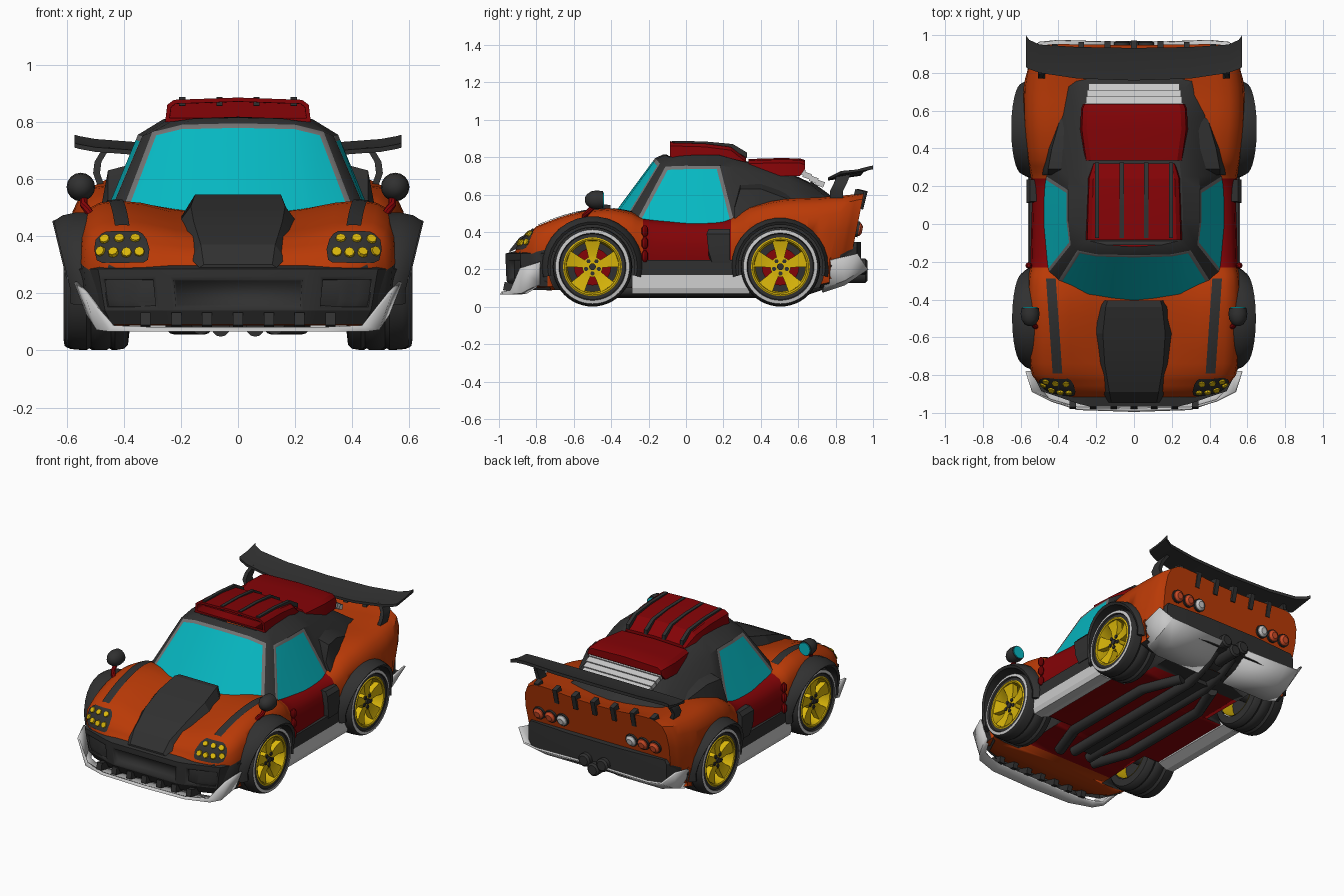
import bpy, bmesh, math
from mathutils import Vector
from mathutils.bvhtree import BVHTree

if "Cube" in bpy.data.objects:
    bpy.data.objects.remove(bpy.data.objects["Cube"])
def mat(name, *rgb):
    m = bpy.data.materials.new(name)
    m.diffuse_color = (*rgb, 1)
    m.use_nodes = True
    m.node_tree.nodes["Principled BSDF"].inputs["Base Color"].default_value = m.diffuse_color
    return m
ORANGE, DARK = mat("orange_paint", .49, .042, .002), mat("charcoal", .03, .03, .03)
RED, GLASS = mat("dark_red", .23, .001, .002), mat("cyan_glass", .002, .48, .54)
SILVER, GREY = mat("silver", .58, .58, .58), mat("frame_grey", .17, .17, .17)
YELLOW, LAMP = mat("rim_yellow", .70, .47, .003), mat("tail_lamp", .6, .07, .02)
SIDES = ((1, "right"), (-1, "left"))
def loft(name, rings, mats, closed=True, caps=True, rule=None, angle=35, thick=0):
    n, k = len(rings[0]), len(rings)
    faces = [(i*n+j, i*n+(j+1) % n, (i+1)*n+(j+1) % n, (i+1)*n+j) for i in range(k-1) for j in range(n if closed else n-1)]
    faces += [tuple(range(n)), tuple(range((k-1)*n, k*n))] if closed and caps else []
    me = bpy.data.meshes.new(name)
    me.from_pydata([tuple(v) for r in rings for v in r], [], faces)
    bm = bmesh.new(); bm.from_mesh(me)
    bmesh.ops.recalc_face_normals(bm, faces=bm.faces)
    bm.to_mesh(me); bm.free()
    for m in mats: me.materials.append(m)
    for p in me.polygons if rule else ():
        p.material_index = rule(p.center, p.normal)
    me.shade_smooth()
    me.set_sharp_from_angle(angle=math.radians(angle))
    ob = bpy.data.objects.new(name, me)
    bpy.context.collection.objects.link(ob)
    if thick: ob.modifiers.new("thickness", "SOLIDIFY").thickness = thick
    return ob
def box(name, c, size, m, tilt=0):
    co, si = math.cos(tilt), math.sin(tilt)
    q = [(a*size[1]/2, b*size[2]/2) for a, b in ((-1, -1), (1, -1), (1, 1), (-1, 1))]
    return loft(name, [[(c[0]+sx*size[0]/2, c[1]+a*co-b*si, c[2]+a*si+b*co) for a, b in q] for sx in (-1, 1)], [m])
def tube(name, pts, r, m, n=12):
    pts, rings = [Vector(p) for p in pts], []
    for i, p in enumerate(pts):
        q = (pts[min(i+1, len(pts)-1)] - pts[max(i-1, 0)]).to_track_quat('Z', 'Y')
        rr = r[i] if isinstance(r, list) else r
        rings.append([p + q @ Vector((rr*math.cos(t*math.tau/n), rr*math.sin(t*math.tau/n), 0)) for t in range(n)])
    return loft(name, rings, [m])
def inset(ob, groups, steps, colours=None):
    bm = bmesh.new(); bm.from_mesh(ob.data)
    bm.faces.ensure_lookup_table()
    for fs in [[bm.faces[i] for i in g] for g in groups]:
        out = 1 if fs[0].normal.y < 0 else -1
        for t, d in steps:
            rim = bmesh.ops.inset_region(bm, faces=fs, thickness=t, depth=d*out, use_even_offset=True)["faces"]
            for f, c in [(f, 0) for f in fs] + [(f, 1) for f in rim] if colours else []: f.material_index = colours[c]
    bm.to_mesh(ob.data); bm.free()
# main body: stations of y, half width, bottom, fender crest, centre height
ST = [(-.92, .36, .12, .29, .29), (-.885, .46, .11, .35, .34), (-.80, .54, .09, .43, .39), (-.62, .56, .09, .495, .43),
      (-.42, .565, .10, .525, .47), (-.29, .56, .10, .505, .48), (-.23, .55, .10, .475, .47), (-.05, .545, .10, .46, .46),
      (.14, .54, .10, .46, .46), (.24, .545, .10, .475, .5), (.34, .565, .10, .535, .52), (.52, .585, .10, .575, .55),
      (.72, .585, .10, .585, .56), (.86, .555, .14, .60, .58), (.92, .52, .18, .61, .59)]
def section(y, hw, zb, zc, z0):
    h, d, k = zc-zb, z0-zc, .2 if y > .8 else 0
    half = [(.80, zb), (.94, zb+.02), (.985, zb+.3*h), (1, zb+.6*h), (.985, zb+.8*h), (.94, zb+.92*h),
            (.86, zb+.98*h), (.75, zc), (.6, zc+.15*d), (.4, zc+.6*d), (.2, zc+.9*d)]
    pts = [(0, zb)] + half + [(0, z0)] + [(-x, z) for x, z in reversed(half)]
    return [(x*hw, y + k*(z-.45), z) for x, z in pts]
def body_rule(c, n):
    if n.z < -.6 and c.z < .25: return 1 if c.y < -.6 else 2 if c.y < .6 else 0
    if c.y < -.76 and c.z < .28 or c.y > .8 and c.z < .33: return 0
    return (2 if c.z > .24 else 0) if -.235 < c.y < .24 else 1
rows = []
for i in range(len(ST)-1):
    quad = [ST[max(i-1, 0)], ST[i], ST[i+1], ST[min(i+2, len(ST)-1)]]
    for t in (0, 1/3, 2/3):
        s = [.5*(2*b + (c-a)*t + (2*a-5*b+4*c-d)*t*t + (3*b-a-3*c+d)*t**3) for a, b, c, d in zip(*quad)]
        rows.append(section(ST[i][0] + (ST[i+1][0]-ST[i][0])*t, *s[1:]))
body = loft("body", rows + [section(*ST[-1])], [DARK, ORANGE, RED], rule=body_rule)
tree = BVHTree.FromPolygons([v.co.copy() for v in body.data.vertices], [tuple(p.vertices) for p in body.data.polygons])
def hit(o, d):
    loc, nor, _, _ = tree.ray_cast(Vector(o), Vector(d))
    return loc, (nor if nor.dot(Vector(d)) < 0 else -nor)
# wheel wells cut from the body
AXLES, cutters = (("front", -.5, .214, .0, .27), ("rear", .505, .214, .01, .262)), []
for y, z, s in [(a[1], a[2], t) for a in AXLES for t in (1, -1)]:
    cutters.append(tube("well_cutter", [(s*.33, y, z), (s*.9, y, z)], .235, DARK, 40))
    cutters[-1].hide_render = True
    b = body.modifiers.new("well", "BOOLEAN")
    b.operation, b.object, b.solver = 'DIFFERENCE', cutters[-1], 'EXACT'
me = bpy.data.meshes.new_from_object(body.evaluated_get(bpy.context.evaluated_depsgraph_get()))
body.modifiers.clear()
body.data = me
for c in cutters: bpy.data.objects.remove(c)
# wheels and fender flares
TIRE = [(.38, .15), (.385, .195), (.40, .208), (.43, .213), (.445, .203), (.46, .213), (.50, .213), (.515, .203),
        (.53, .213), (.575, .209), (.590, .203), (.597, .198), (.600, .180), (.590, .175), (.592, .152)]
for end, cy, cz, dx, fr in AXLES:
    for s, side in SIDES:
        tag = f"{end}_{side}"
        def P(x, r, a): return (s*(x+dx), cy + r*math.cos(a), cz + r*math.sin(a))
        def lathe(name, prof, mats, rule=None):
            loft(name+tag, [[P(x, r, k*math.tau/48) for k in range(48)] for x, r in prof], mats, caps=False, rule=rule)
        lathe("tire_", TIRE, [DARK, SILVER], lambda c, n: int(abs(math.hypot(c.y-cy, c.z-cz)-.189) < .004 and abs(c.x) > .59+dx))
        lathe("rim_", [(.592, .157), (.596, .150), (.592, .142), (.54, .132), (.38, .145)], [YELLOW])
        lathe("wheel_back_", [(.47, .14), (.47, .001)], [DARK])
        for name, x0, x1, r, m in (("brake_disc_", .48, .50, .1, RED), ("hub_", .5, .572, .055, YELLOW), ("hub_cap_", .5, .582, .018, DARK)):
            tube(name+tag, [P(x0, 0, 0), P(x1, 0, 0)], r, m, 20)
        for a in [math.pi/2 + k*math.tau/5 for k in range(5)]:
            loft("spoke_"+tag, [[P(x, r, a+w/r) for x, w in ((x0, -h), (x0, h), (x1, h), (x1, -h))]
                 for r, h, x0, x1 in ((.035, .018, .53, .572), (.09, .030, .535, .572), (.146, .046, .55, .586))], [YELLOW])
            tube("bolt_"+tag, [P(.55, .036, a+.63), P(.579, .036, a+.63)], .012, DARK, 6)
        sec = [(.225, .50), (.225, .635), (.24, .645), (fr-.01, .615), (fr, .57), (fr, .50)]
        loft("flare_"+tag, [[P(x-dx*.5-max(0, x-.5)*.4*(1-max(0, math.sin(math.radians(a)))), r, math.radians(a)) for r, x in sec]
             for a in range(-12, 193, 12)], [DARK])
        tube("axle_"+tag, [(0, cy, .17), (s*.48, cy, cz)], .03, DARK)
# cabin: three outlines from waist to roof; glass comes from inset faces
LOW = [(0, -.42, .45), (.25, -.405, .45), (.42, -.33, .45), (.462, -.27, .45), (.478, 0, .445), (.475, .26, .445),
       (.47, .33, .45), (.43, .6, .5), (.37, .82, .53), (0, .86, .53)]
MID = [(0, -.165, .795), (.2, -.16, .79), (.30, -.14, .765), (.335, -.11, .75), (.35, .02, .755), (.35, .18, .755),
       (.345, .25, .745), (.30, .55, .68), (.27, .72, .61), (0, .74, .62)]
TOP = [(0, -.12, .815), (.15, -.11, .812), (.235, -.09, .80), (.25, -.05, .805), (.26, .03, .81), (.255, .18, .81),
       (.25, .25, .79), (.22, .52, .725), (.2, .66, .66), (0, .67, .67)]
cab = loft("cabin", [h + [(-x, y, z) for x, y, z in reversed(h[1:-1])] for h in (LOW, MID, TOP)], [DARK, GLASS, GREY], caps=False)
inset(cab, ((0, 1, 16, 17), (3, 4), (13, 14)), [(.02, 0)], (1, 2))
loft("roof", [[(-x, y, z), (0, y, z+.006), (x, y, z)] for x, y, z in TOP[1:-1]], [DARK], closed=False)
# bonnet scoop
loft("hood_scoop", [[(-b, y, z-d), (-a, y, z), (a, y, z), (b, y, z-d)] for y, a, b, z, d in
     ((-.945, .12, .135, .30, .01), (-.89, .13, .165, .37, .05), (-.74, .155, .205, .45, .07), (-.58, .165, .225, .505, .08),
      (-.44, .15, .19, .546, .1), (-.405, .14, .165, .545, .1))], [DARK], angle=15)
# roof scoop with ribs, rear engine cover and louvres
def wedge(name, data):
    prof = [(-1, 0, 0), (-.97, 1, -.025), (-.88, 1, -.008), (0, 1, 0), (.88, 1, -.008), (.97, 1, -.025), (1, 0, 0)]
    return loft(name, [[(w*k, y, t+o if top else b) for k, top, o in prof] for y, w, b, t in data], [RED], angle=25)
sc = wedge("roof_scoop", [(-.085, .255, .80, .885), (.1, .25, .79, .88), (.24, .245, .78, .862), (.32, .22, .76, .80)])
inset(sc, [[len(sc.data.polygons)-2]], [(.014, 0), (.001, -.08)])
for x in (-.195, -.065, .065, .195):
    loft("scoop_rib", [[(x-.011, y, z-.03), (x-.011, y, z), (x+.011, y, z), (x+.011, y, z-.03)]
         for y, z in ((-.075, .887), (.1, .884), (.25, .870), (.325, .825))], [DARK])
wedge("engine_cover", [(.335, .26, .74, .79), (.5, .285, .70, .795), (.61, .28, .70, .793), (.635, .27, .735, .785)])
for i in range(4):
    box("louvre", (0, .615+.034*i, .722-.021*i), (.52-.012*i, .045, .03), SILVER, -.35)
# front bumper with three recessed openings
def full(half, k=1, dy=0, z0=None):
    h = [(x*k, y+dy, z if z0 is None else z0) for x, y, z in half]
    return [(-x, y, z) for x, y, z in reversed(h) if x > 0] + h
PLAN = [(.24, -.965, 0), (.29, -.953, 0), (.49, -.885, 0), (.56, -.75, 0)]
bump = loft("front_bumper", [full(PLAN, k, dy, z) for z, k, dy in ((.09, .9, .03), (.14, .95, .005), (.26, .99, 0),
            (.285, 1, 0), (.297, .98, .05))], [DARK], closed=False, angle=20)
inset(bump, ([8], [10], [12]), [(.012, 0), (.006, -.035)])
# silver splitter and its teeth
loft("front_splitter", [full(h) for h in (
    [(0, -.985, .082), (.3, -.98, .082), (.44, -.94, .088), (.54, -.89, .205), (.575, -.78, .238)],
    [(0, -.995, .066), (.3, -.985, .066), (.45, -.935, .066), (.495, -.88, .072), (.53, -.78, .125)],
    [(0, -.90, .066), (.3, -.90, .066), (.41, -.88, .066), (.47, -.85, .07), (.50, -.78, .115)])], [SILVER], closed=False, thick=.012)
for i in range(-3, 4):
    box("splitter_tooth", (i*.108, -.92, .1), (.035, .11, .045), DARK, -.2)
def patch(name, grid, d):
    loft(name, [[l + n*.006 for l, n in (hit(o, d) for o in r)] for r in grid], [DARK], closed=False)
for s, side in SIDES:
    # headlight clusters and fender stripes laid on the body, then mirrors
    patch("headlight_panel_"+side, [[(s*(a+(b-a)*u/6), -2, z) for u in range(7)] for z, a, b in ((.305, .33, .47),
          (.315, .315, .49), (.35, .31, .50), (.385, .32, .495), (.405, .335, .475), (.413, .35, .46))], (0, 1, 0))
    for x, z in ((.36, .388), (.415, .388), (.465, .386), (.345, .343), (.39, .341), (.435, .341), (.478, .345)):
        l, n = hit((s*x, -2, z), (0, 1, 0))
        tube("headlight_bulb_"+side, [l, l+n*.013], [.02, .017], YELLOW, 8)
    patch("fender_stripe_"+side, [[(s*(.38+.0035*t+w), -.79+.05*t, 2) for w in (0, .025, .05)] for t in range(11)], (0, 0, -1))
    M = Vector((s*.55, -.485, .572))
    tube("mirror_shell_"+side, [M+Vector((0, d, 0)) for d in (-.055, -.045, -.02, .01, .04)], [.012, .03, .046, .05, .046], DARK, 16)
    tube("mirror_glass_"+side, [M+Vector((0, .04, 0)), M+Vector((0, .046, 0))], .04, GLASS, 16)
    tube("mirror_stalk_"+side, [(s*.54, -.49, .54), (s*.54, -.52, .51), (s*.525, -.54, .49), (s*.505, -.55, .46)], .014, RED, 8)
    # hinges, sill, skirt, intake, pillar pod
    for z in (.27, .34, .405):
        tube("door_hinge_"+side, [(s*.557, -.22, z+d) for d in (-.03, -.015, .015, .03)], [.008, .018, .018, .008], RED, 8)
    box("sill_"+side, (s*.51, .02, .205), (.09, .56, .09), DARK)
    loft("side_skirt_"+side, [[(s*.44, y, .09), (s*.50, y, .065), (s*.552, y, .07), (s*.562, y, .10), (s*.555, y, .17), (s*.45, y, .17)]
         for y in (-.29, .34)], [SILVER], angle=20)
    loft("side_intake_"+side, [[(s*x, .12+a, z), (s*x, .235, z), (s*.48, .235, z), (s*.48, .12, z)]
         for x, a, z in ((.56, .02, .235), (.57, .0, .30), (.57, -.01, .39), (.55, 0, .415))], [DARK])
    loft("pillar_pod_"+side, [[(s*.34, y, .46), (s*w, y, .47), (s*(w-.03), y, t-.03), (s*.34, y, t)]
         for y, w, t in ((.26, .485, .56), (.29, .485, .66), (.4, .465, .66), (.56, .42, .60))], [DARK])
    # rear diffuser, tail lights, wing struts, underbody pipes
    loft("rear_diffuser_"+side, [[(s*x, y, z) for x, y, z in r] for r in (
        [(.10, .73, .075), (.43, .73, .075), (.51, .74, .10), (.56, .745, .24)],
        [(.10, .85, .115), (.42, .85, .115), (.51, .85, .14), (.565, .83, .26)],
        [(.10, .965, .20), (.40, .975, .20), (.50, .965, .21), (.57, .92, .28)])], [SILVER], closed=False, thick=.012)
    for x, m in ((.42, LAMP), (.335, LAMP), (.25, SILVER)):
        l, n = hit((s*x, 2, .415), (0, -1, 0))
        tube("tail_light_ring_"+side, [l-n*.01, l+n*.012], .042, DARK, 16)
        tube("tail_light_"+side, [l, l+n*.018, l+n*.03], [.036, .035, .02], m, 16)
    loft("wing_strut_"+side, [[(s*(x+a), y+b, z) for a, b in ((-.012, 0), (.012, 0), (.012, .07), (-.012, .07))]
         for x, y, z in ((.47, .77, .55), (.495, .77, .62), (.49, .79, .66), (.46, .81, .71))], [DARK])
    tube("exhaust_pipe_"+side, [(s*.06, -.5, .08), (s*.06, .6, .08), (s*.065, .75, .13), (s*.065, .88, .21)], .032, DARK)
    tube("outer_pipe_"+side, [(s*.13, -.55, .09), (s*.22, -.3, .09), (s*.22, .35, .09), (s*.12, .6, .09)], .035, DARK)
box("underbody_spine", (0, .1, .095), (.16, 1.1, .05), DARK)
# rear bumper, lip fins and exhausts
loft("rear_bumper", [[(x*k, y, z) for x, y in ((-.56, .76), (-.5, .915), (-.2, .935), (.2, .935), (.5, .915), (.56, .76))]
     for z, k in ((.17, .94), (.22, 1), (.32, 1), (.345, .97))], [DARK], angle=25)
for x in [i*.14 for i in range(-3, 4)]:
    box("lip_fin", (x, .935-.1*x*x, .575), (.03, .05, .10), DARK, -.25)
for x, z in ((-.065, .215), (.065, .215), (0, .17)):
    tube("exhaust_tip", [(x, .8, z), (x, .96, z), (x, .97, z)], [.042, .042, .03], DARK, 16)
# rear wing
half = [(0, .76, .932, .675), (.3, .77, .937, .68), (.5, .80, .95, .695), (.555, .82, .975, .705), (.572, .83, 1.0, .71)]
loft("rear_wing", [[(x, a, z), (x, b, z+.025), (x, b, z+.045), (x, (a+b)/2, z+.024), (x, a, z+.016)]
     for x, a, b, z in [(-h[0], *h[1:]) for h in reversed(half[1:])] + half], [DARK])
